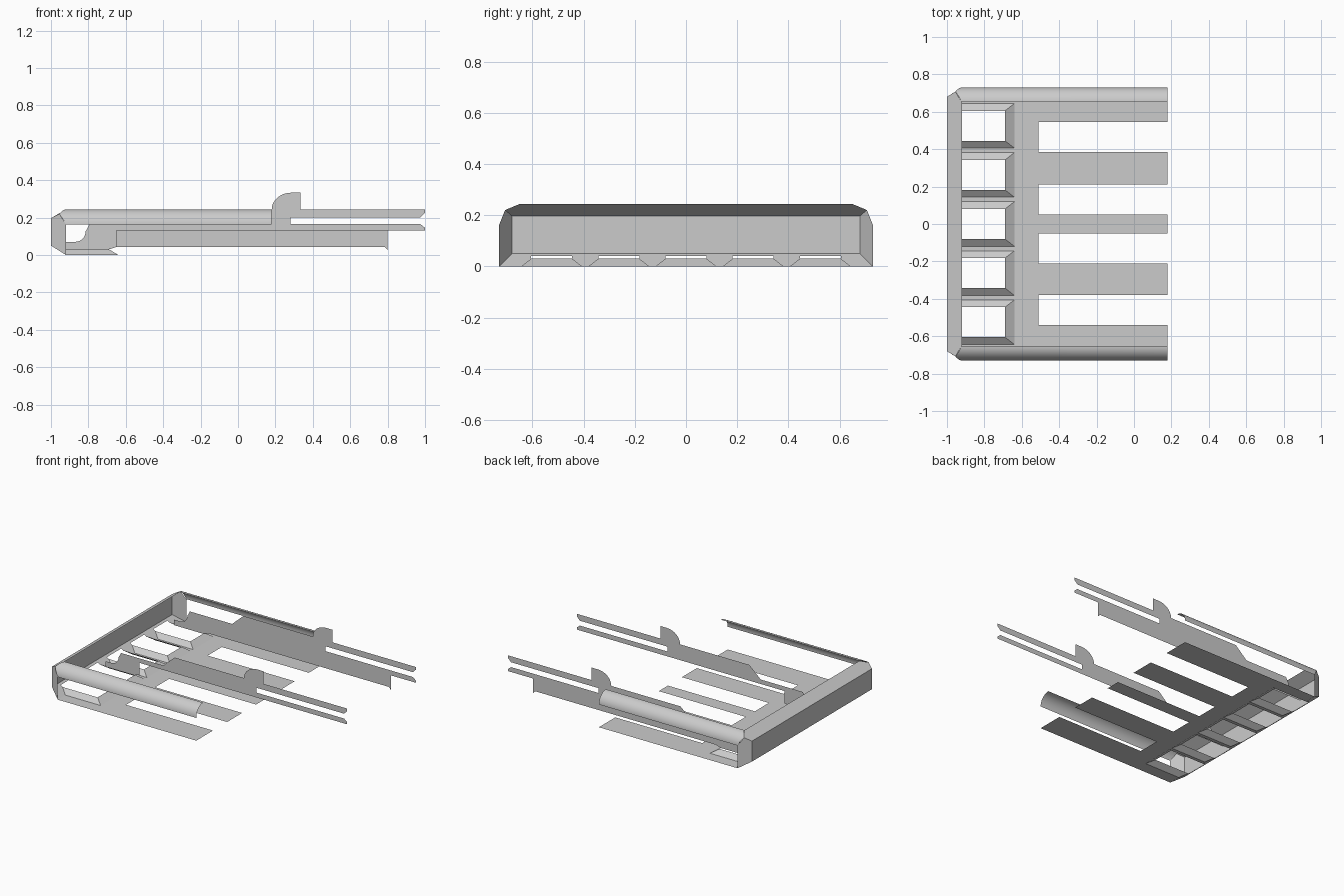
import bpy, bmesh, math

cube = bpy.data.objects.get("Cube")
if cube:
    bpy.data.objects.remove(cube, do_unlink=True)

grey = bpy.data.materials.new("light grey")
grey.use_nodes = True
colour = (0.6, 0.6, 0.6, 1)
grey.diffuse_color = colour
grey.node_tree.nodes["Principled BSDF"].inputs["Base Color"].default_value = colour


def sheet(name, faces, smooth=False):
    """Thin open surface made of planar polygons."""
    bm = bmesh.new()
    for pts in faces:
        bm.faces.new([bm.verts.new(p) for p in pts])
    bmesh.ops.remove_doubles(bm, verts=bm.verts[:], dist=0.0005)
    bmesh.ops.recalc_face_normals(bm, faces=bm.faces[:])
    mesh = bpy.data.meshes.new(name)
    bm.to_mesh(mesh)
    bm.free()
    mesh.materials.append(grey)
    for p in mesh.polygons:
        p.use_smooth = smooth
    obj = bpy.data.objects.new(name, mesh)
    bpy.context.collection.objects.link(obj)


def flat(x0, x1, y0, y1):
    return [(x0, y0, 0), (x1, y0, 0), (x1, y1, 0), (x0, y1, 0)]


# Main dimensions
END, RIM, TIP = -1, -0.92, 0.18
WALL_Y, SIDE_Y, TOP_Y = 0.68, 0.73, 0.652
WALL_LOW, WALL_HIGH, RAIL_LOW, TOP = 0.05, 0.197, 0.163, 0.243
CORNER = (-0.955, 0.707, 0.22)
WIDE, NARROW, LIFT, NOTCH = 0.119, 0.08, 0.03, 0.04
centres = [0.2625 * i for i in range(-2, 3)]


def bevel_x(z):
    return RIM + (END - RIM) * z / WALL_LOW


# End wall with its bevelled border
sheet("end_wall", [[(END, -WALL_Y, WALL_LOW), (END, WALL_Y, WALL_LOW),
                    (END, WALL_Y, WALL_HIGH), (END, -WALL_Y, WALL_HIGH)]])
cx, cy, cz = CORNER
sheet("upper_bevel", [[(END, -WALL_Y, WALL_HIGH), (cx, -cy, cz), (RIM, -TOP_Y, TOP),
                       (RIM, TOP_Y, TOP), (cx, cy, cz), (END, WALL_Y, WALL_HIGH)]])

# Lower bevel, notched where the slots run into it
outline = [(END, WALL_Y, WALL_LOW), (END, -WALL_Y, WALL_LOW), (RIM, -SIDE_Y, 0)]
for c in centres:
    outline += [(RIM, c - WIDE, 0), (bevel_x(LIFT), c - NARROW, LIFT),
                (bevel_x(NOTCH), c - NARROW, NOTCH), (bevel_x(NOTCH), c + NARROW, NOTCH),
                (bevel_x(LIFT), c + NARROW, LIFT), (RIM, c + WIDE, 0)]
sheet("lower_bevel", [outline + [(RIM, SIDE_Y, 0)]])

# Side bevels and rounded rails
for s, side in ((1, "left"), (-1, "right")):
    sheet("side_bevel_" + side, [[
        (END, s * WALL_Y, WALL_LOW), (END, s * WALL_Y, WALL_HIGH), (cx, s * cy, cz),
        (RIM, s * SIDE_Y, RAIL_LOW), (RIM, s * SIDE_Y, 0)]])
    steps = 12
    arc = []
    for i in range(steps + 1):
        a = math.pi / 2 * i / steps
        arc.append((s * (TOP_Y + (SIDE_Y - TOP_Y) * math.cos(a)),
                    RAIL_LOW + (TOP - RAIL_LOW) * math.sin(a)))
    # The rail reaches furthest into the mitred corner at its middle
    start = [RIM + (cx - RIM) * (1 - abs(2 * i / steps - 1)) for i in range(steps + 1)]
    rail = []
    for i in range(steps):
        (ya, za), (yb, zb) = arc[i], arc[i + 1]
        rail.append([(start[i], ya, za), (TIP, ya, za), (TIP, yb, zb), (start[i + 1], yb, zb)])
    sheet("rounded_rail_" + side, rail, smooth=True)

# Comb-shaped base: cross bar, fingers and strips between the slots
SLOT, LIP, BAR = -0.64, -0.69, -0.51
base = [flat(SLOT, BAR, -SIDE_Y, SIDE_Y)]
for y0, y1 in ((-SIDE_Y, -0.54), (-0.38, -0.21), (-0.052, 0.052), (0.21, 0.385), (0.545, SIDE_Y)):
    base.append(flat(BAR, TIP, y0, y1))
edges = [-SIDE_Y] + [c + k * WIDE for c in centres for k in (-1, 1)] + [SIDE_Y]
for y0, y1 in zip(edges[::2], edges[1::2]):
    base.append(flat(RIM, SLOT, y0, y1))
sheet("comb_base", base)

# Sloped walls around each slot
slopes = []
for c in centres:
    slopes.append([(SLOT, c - WIDE, 0), (SLOT, c + WIDE, 0),
                   (LIP, c + NARROW, LIFT), (LIP, c - NARROW, LIFT)])
    for s in (-1, 1):
        slopes.append([(RIM, c + s * WIDE, 0), (SLOT, c + s * WIDE, 0),
                       (LIP, c + s * NARROW, LIFT), (bevel_x(LIFT), c + s * NARROW, LIFT)])
sheet("slot_slopes", slopes)


# Upright inner blades with a forked end and a rounded stop
def blade(name, y, lower):
    profile = [(RIM, 0.03), (LIP, 0.03), (-0.65, 0.043)] + lower
    profile += [(1, 0.13), (1, 0.145), (0.975, 0.165), (0.28, 0.165), (0.28, 0.2),
                (0.975, 0.2), (1, 0.225), (1, TOP), (0.335, TOP), (0.335, 0.333)]
    for i in range(9):
        a = math.pi / 2 * (1 + i / 8)
        profile.append((0.285 + 0.105 * math.cos(a), TOP + 0.09 * math.sin(a + 0) if i < 8 else TOP))
    # Raised back, stepping down to the lower end with its scooped corner
    profile += [(-0.37, TOP), (-0.46, 0.162), (-0.795, 0.162)]
    for i in range(7):
        a = math.pi / 2 * i / 6
        profile.append((-0.87 + 0.055 * math.cos(a), 0.125 - 0.055 * math.sin(a)))
    profile.append((RIM, 0.07))
    sheet(name, [[(x, y, z) for x, z in profile]])


blade("blade_right", -0.19, [(-0.65, 0.13)])
blade("blade_left", 0.59, [(0.785, 0.043), (0.8, 0.025), (0.8, 0.13)])
